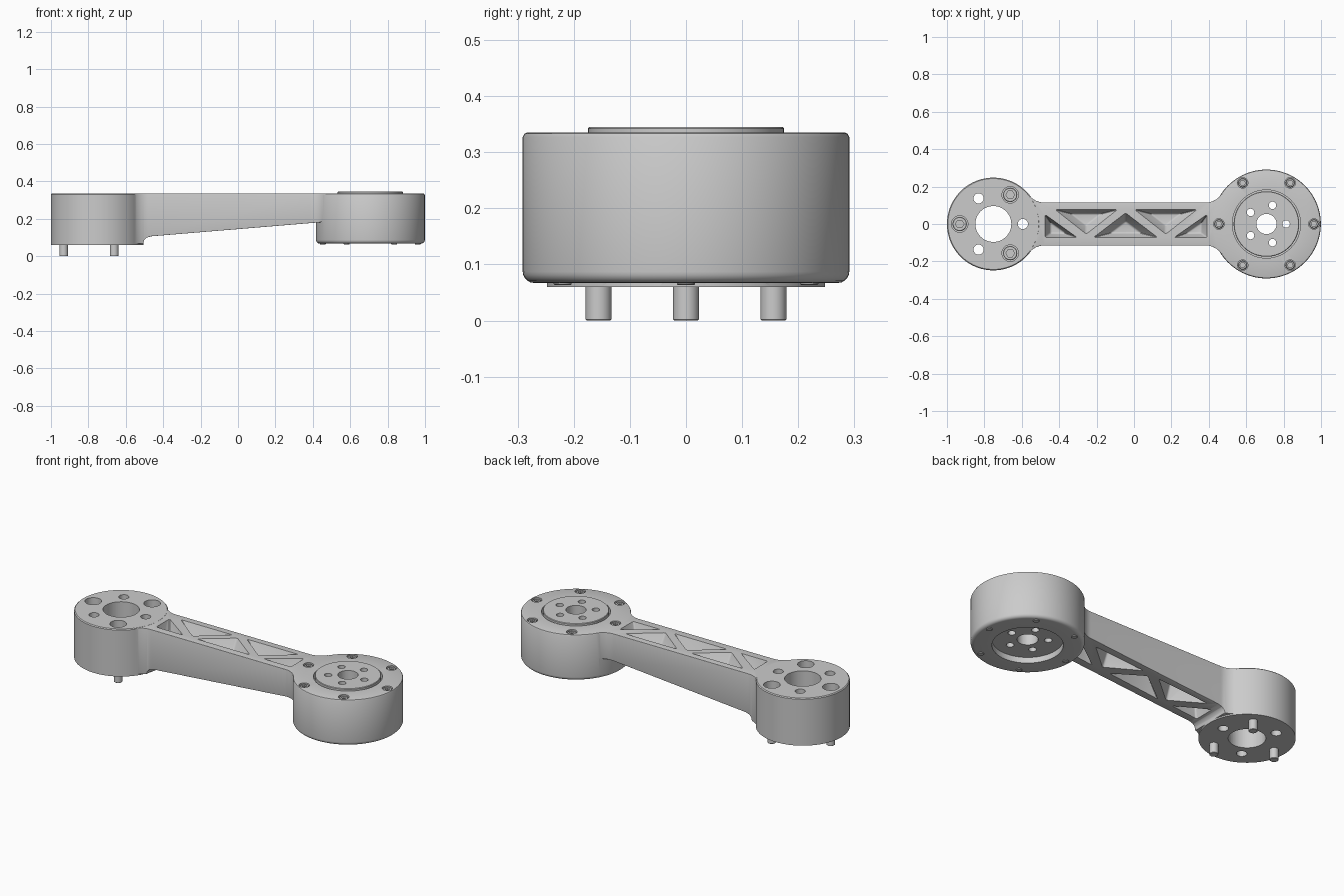
import bpy, bmesh, math
from mathutils import Vector

if "Cube" in bpy.data.objects:
    bpy.data.objects.remove(bpy.data.objects["Cube"])

TOP = 0.335
LX, LR = -0.752, 0.248      # base hub centre and radius
RX, RR = 0.708, 0.291       # motor hub centre and radius
W = 0.115                   # arm half width


def lathe(bm, prof, x=0, y=0, n=32):
    vs = [bm.verts.new((x + r, y, z)) for r, z in prof]
    es = [bm.edges.new(p) for p in zip(vs, vs[1:])]
    bmesh.ops.spin(bm, geom=vs + es, cent=(x, y, 0), axis=(0, 0, 1),
                   angle=math.tau, steps=n, use_merge=True)
    bmesh.ops.remove_doubles(bm, verts=bm.verts[:], dist=1e-5)


def cyl(bm, r, z0, z1, x=0, y=0, n=32):
    lathe(bm, [(0, z0), (r, z0), (r, z1), (0, z1)], x, y, n)


def prism(bm, pts, d):
    f = bm.faces.new([bm.verts.new(p) for p in pts])
    ext = bmesh.ops.extrude_face_region(bm, geom=[f])
    bmesh.ops.translate(bm, vec=d, verts=[v for v in ext['geom'] if isinstance(v, bmesh.types.BMVert)])


def finish(name, bm):
    bmesh.ops.recalc_face_normals(bm, faces=bm.faces[:])
    me = bpy.data.meshes.new(name)
    bm.to_mesh(me)
    bm.free()
    ob = bpy.data.objects.new(name, me)
    bpy.context.collection.objects.link(ob)
    return ob


def apply(ob, mod):
    bpy.context.view_layer.objects.active = ob
    bpy.ops.object.modifier_apply(modifier=mod.name)


def boolean(ob, other, op):
    m = ob.modifiers.new(op, 'BOOLEAN')
    m.operation, m.solver, m.object = op, 'EXACT', other
    apply(ob, m)
    bpy.data.objects.remove(other)


def smooth(ob):
    bpy.ops.object.select_all(action='DESELECT')
    ob.select_set(True)
    bpy.context.view_layer.objects.active = ob
    bpy.ops.object.shade_smooth_by_angle(angle=math.radians(32))


def ring(cx, r, n, start=0):
    return [(cx + r * math.cos(math.radians(start) + math.tau * i / n),
             r * math.sin(math.radians(start) + math.tau * i / n)) for i in range(n)]


def fillet(cx, r, side, f=0.1, n=12):
    """Plan blend from a hub circle to the straight arm edge (upper side)."""
    r -= 0.002
    dx = math.sqrt((r + f) ** 2 - (W + f) ** 2)
    c = Vector((cx + side * dx, W + f))
    a0 = math.atan2(-(W + f), -dx)
    a1 = -math.pi / 2
    return [(c.x + side * f * math.cos(a0 + (a1 - a0) * i / n),
             c.y + f * math.sin(a0 + (a1 - a0) * i / n)) for i in range(n + 1)]


# arm: plan outline with blends, intersected with the tapering side profile
bm = bmesh.new()
upper = [(LX, 0.1)] + fillet(LX, LR, 1) + fillet(RX, RR, -1)[::-1] + [(RX, 0.1)]
plan = upper + [(x, -y) for x, y in reversed(upper)]
prism(bm, [(x, y, 0) for x, y in plan], (0, 0, 0.5))
arm = finish("arm_link", bm)
bm = bmesh.new()
side = [(-0.9, 0.068), (-0.507, 0.068), (-0.502, 0.085), (-0.49, 0.098), (-0.465, 0.106),
        (0.40, 0.178), (0.9, 0.22), (0.9, TOP - 0.0005), (-0.9, TOP - 0.0005)]
prism(bm, [(x, -0.5, z) for x, z in side], (0, 1, 0))
boolean(arm, finish("side_cut", bm), 'INTERSECT')
m = arm.modifiers.new("soft_edges", 'BEVEL')
m.width, m.segments, m.limit_method, m.angle_limit = 0.008, 3, 'ANGLE', math.radians(50)
apply(arm, m)

# hubs
bm = bmesh.new()
lathe(bm, [(0, 0.06), (LR, 0.06), (LR, TOP - 0.005), (LR - 0.005, TOP), (0, TOP)], LX, 0, 96)
boolean(arm, finish("base_hub", bm), 'UNION')
bm = bmesh.new()
low = [(RR - 0.02 + 0.02 * math.sin(a), 0.087 - 0.02 * math.cos(a))
       for a in [math.pi / 2 * i / 5 for i in range(6)]]
lathe(bm, [(0, 0.067)] + low + [(RR, TOP - 0.008), (RR - 0.003, TOP - 0.002), (RR - 0.008, TOP), (0, TOP)],
      RX, 0, 96)
boolean(arm, finish("motor_hub", bm), 'UNION')

# bores, bolt holes and screw seats
bm = bmesh.new()
cyl(bm, 0.096, 0, 0.5, LX, 0, 64)
for x, y in ring(LX, 0.158, 3):
    cyl(bm, 0.027, 0, 0.5, x, y)
BOLTS = ring(LX, 0.18, 3, 60)
for x, y in BOLTS:
    cyl(bm, 0.044, 0.17, 0.5, x, y)
cyl(bm, 0.182, 0, 0.5, RX, 0, 96)
SCREWS = ring(RX, 0.254, 6)
for x, y in SCREWS:
    cyl(bm, 0.028, 0.31, 0.5, x, y)
boolean(arm, finish("hole_cut", bm), 'DIFFERENCE')

# drafted triangular pockets, top and underside
POCKETS = [[(-0.475, 0.05), (-0.475, -0.072), (-0.305, -0.072)],
           [(-0.42, 0.077), (-0.09, 0.077), (-0.255, -0.053)],
           [(-0.215, -0.072), (0.125, -0.072), (-0.045, 0.058)],
           [(0.005, 0.077), (0.335, 0.077), (0.17, -0.053)],
           [(0.39, 0.05), (0.39, -0.072), (0.215, -0.072)]]


def pocket(tri, z0, z1):
    bm = bmesh.new()
    c = sum((Vector(p) for p in tri), Vector((0, 0))) / 3
    a, b = [[bm.verts.new((*(c + (Vector(p) - c) * s), z)) for p in tri]
            for s, z in ((1.03, z0), (0.5, z1))]
    bm.faces.new(a)
    bm.faces.new(b)
    for i in range(3):
        j = (i + 1) % 3
        bm.faces.new((a[i], a[j], b[j], b[i]))
    es = [e for e in bm.edges if not all(v in a for v in e.verts)]
    bmesh.ops.bevel(bm, geom=es, offset=0.009, segments=3, profile=0.5, affect='EDGES')
    return finish("pocket_cut", bm)


for tri in POCKETS:
    cx = sum(p[0] for p in tri) / 3
    boolean(arm, pocket(tri, TOP + 0.002, 0.255), 'DIFFERENCE')
    boolean(arm, pocket(tri, 0.106 + 0.083 * (cx + 0.465) - 0.015, 0.237), 'DIFFERENCE')
smooth(arm)

# rotor inside the motor hub
bm = bmesh.new()
lathe(bm, [(0, 0.1), (0.182, 0.1), (0.182, 0.3), (0.175, 0.3), (0.175, 0.342), (0.172, 0.345), (0, 0.345)],
      RX, 0, 96)
rotor = finish("rotor_flange", bm)
bm = bmesh.new()
cyl(bm, 0.054, 0, 0.5, RX, 0, 48)
for x, y in ring(RX, 0.105, 5):
    cyl(bm, 0.02, 0, 0.5, x, y)
boolean(rotor, finish("rotor_cut", bm), 'DIFFERENCE')
smooth(rotor)


# socket head bolts
def bolt(name, x, y, head, seat, top, shank, tip):
    bm = bmesh.new()
    lathe(bm, [(0, tip), (shank - 0.002, tip), (shank, tip + 0.002), (shank, seat), (head, seat),
               (head, top - 0.003), (head - 0.003, top), (0, top)], x, y, 32)
    ob = finish(name, bm)
    bm = bmesh.new()
    cyl(bm, head * 0.6, top - (top - seat) * 0.6, top + 0.1, x, y, 6)
    boolean(ob, finish("hex_cut", bm), 'DIFFERENCE')
    smooth(ob)


for i, (x, y) in enumerate(BOLTS):
    bolt(f"base_bolt_{i + 1}", x, y, 0.038, 0.169, 0.21, 0.023, 0.0)
for i, (x, y) in enumerate(SCREWS):
    bolt(f"hub_screw_{i + 1}", x, y, 0.024, 0.309, 0.331, 0.016, 0.063)
